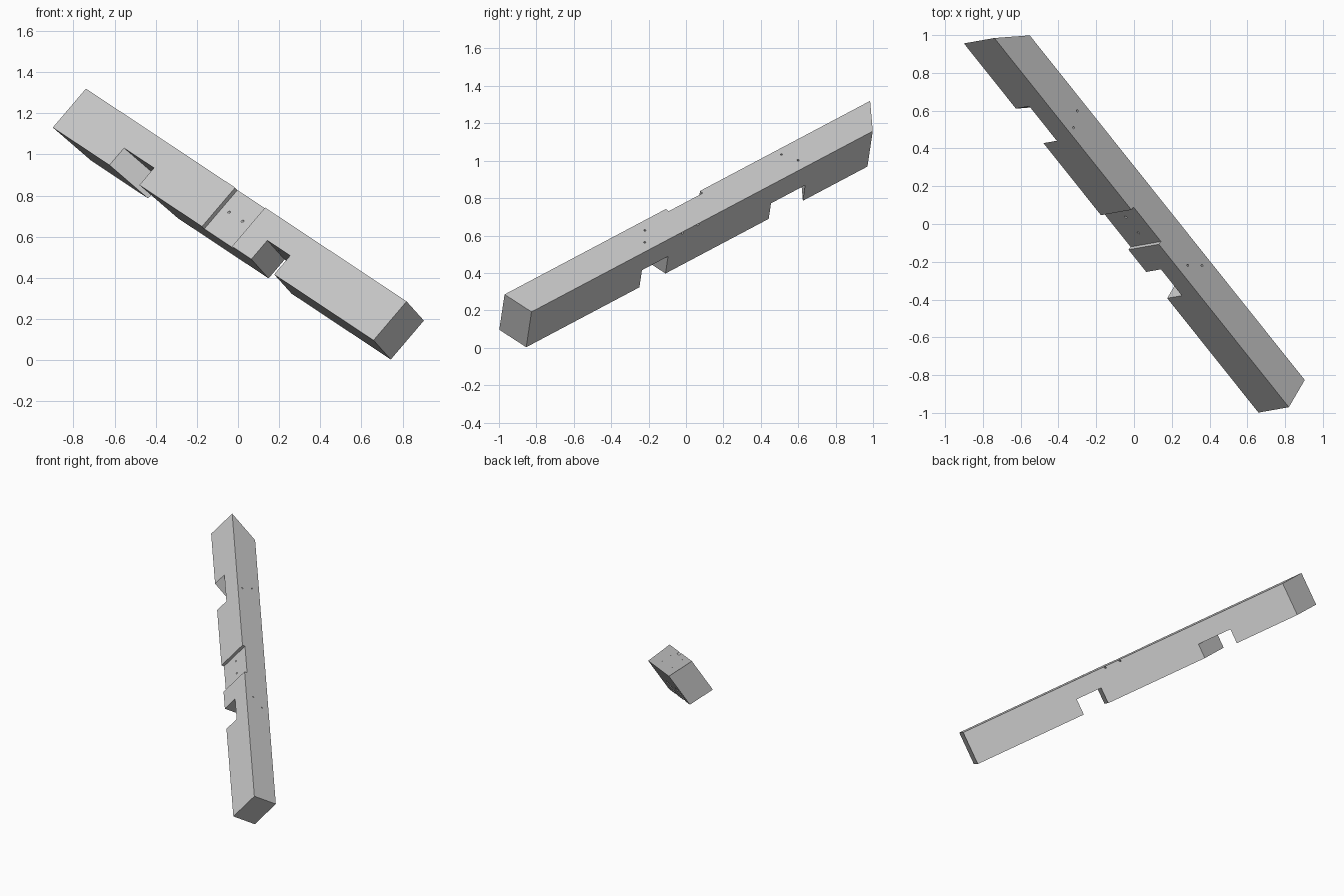
import bpy, bmesh
from mathutils import Matrix, Vector

cube = bpy.data.objects.get("Cube")
if cube:
    bpy.data.objects.remove(cube, do_unlink=True)

# Beam frame: length, width and depth directions, starting at one top corner
along = Vector((-0.5765, 0.7225, 0.3825)).normalized()
across = Vector((0.502, 0.681, -0.53))
across = (across - along * across.dot(along)).normalized()
down = along.cross(across)
frame = Matrix((along, across, down)).transposed().to_4x4()
frame.translation = (0.82, -0.97, 0.285)

WIDTH, DEPTH, LENGTH = 0.19, 0.25, 2.706
SQUARE_SKEW, MITRE_SKEW = 0.02, -0.16  # lengthwise shift over the full width

wood = bpy.data.materials.new("light grey timber")
wood.use_nodes = True
grey = (0.6, 0.6, 0.6, 1)
wood.diffuse_color = grey
wood.node_tree.nodes["Principled BSDF"].inputs["Base Color"].default_value = grey


def add_object(name, bm):
    bmesh.ops.recalc_face_normals(bm, faces=bm.faces)
    mesh = bpy.data.meshes.new(name)
    bm.to_mesh(mesh)
    bm.free()
    mesh.materials.append(wood)
    obj = bpy.data.objects.new(name, mesh)
    bpy.context.collection.objects.link(obj)
    return obj


def prism(name, start, end, skews, widths, depths):
    """Skewed block; the skews move each end along the beam over its width."""
    bm = bmesh.new()
    lo, hi = widths
    corners = [(s + k * w / WIDTH, w) for s, k, w in (
        (start, skews[0], lo), (end, skews[1], lo),
        (end, skews[1], hi), (start, skews[0], hi))]
    face = bm.faces.new([bm.verts.new((s, w, depths[0])) for s, w in corners])
    top = bmesh.ops.extrude_face_region(bm, geom=[face])["geom"]
    moved = [v for v in top if isinstance(v, bmesh.types.BMVert)]
    bmesh.ops.translate(bm, verts=moved, vec=(0, 0, depths[1] - depths[0]))
    return add_object(name, bm)


def drill(name, a, b, radius=0.006):
    """Round cutter running from a to b and a little past both."""
    a, b = Vector(a), Vector(b)
    axis = b - a
    turn = axis.to_track_quat("Z", "Y").to_matrix().to_4x4()
    bm = bmesh.new()
    bmesh.ops.create_cone(bm, cap_ends=True, segments=12, radius1=radius,
                          radius2=radius, depth=axis.length + 0.04,
                          matrix=Matrix.Translation((a + b) / 2) @ turn)
    return add_object(name, bm)


beam = prism("timber_beam", 0, LENGTH, (SQUARE_SKEW, MITRE_SKEW), (0, WIDTH), (0, DEPTH))

# Two through notches underneath, and a shallow housing on the front side
through = (-0.1, WIDTH + 0.1)
cutters = [
    prism("lower_notch", 0.838, 1.031, (SQUARE_SKEW,) * 2, through, (0.129, 0.4)),
    prism("upper_notch", 1.975, 2.228, (MITRE_SKEW,) * 2, through, (0.14, 0.4)),
    prism("side_housing", 1.194, 1.447, (0, 0), (-0.1, 0.022), (-0.1, 0.4)),
]

# Peg holes: down into the notches, and slanting through from the housing
for s, w in ((0.913, 0.132), (0.981, 0.061), (2.012, 0.039), (2.053, 0.127)):
    cutters.append(drill("notch_peg_hole", (s, w, 0), (s, w, 0.13)))
for s in (1.276, 1.391):
    cutters.append(drill("housing_peg_hole", (s, 0.022, 0.114), (s - 0.137, WIDTH, 0.009)))

for cutter in cutters:
    cutter.hide_render = True
    cut = beam.modifiers.new(cutter.name, "BOOLEAN")
    cut.operation = "DIFFERENCE"
    cut.solver = "EXACT"
    cut.object = cutter

# Bake the cuts, discard the cutters and set the beam in its leaning pose
bpy.context.view_layer.update()
graph = bpy.context.evaluated_depsgraph_get()
carved = bpy.data.meshes.new_from_object(beam.evaluated_get(graph))
beam.modifiers.clear()
beam.data = carved
for cutter in cutters:
    bpy.data.objects.remove(cutter, do_unlink=True)
carved.transform(frame)
carved.materials.clear()
carved.materials.append(wood)
for poly in carved.polygons:
    poly.material_index = 0
    poly.use_smooth = False
